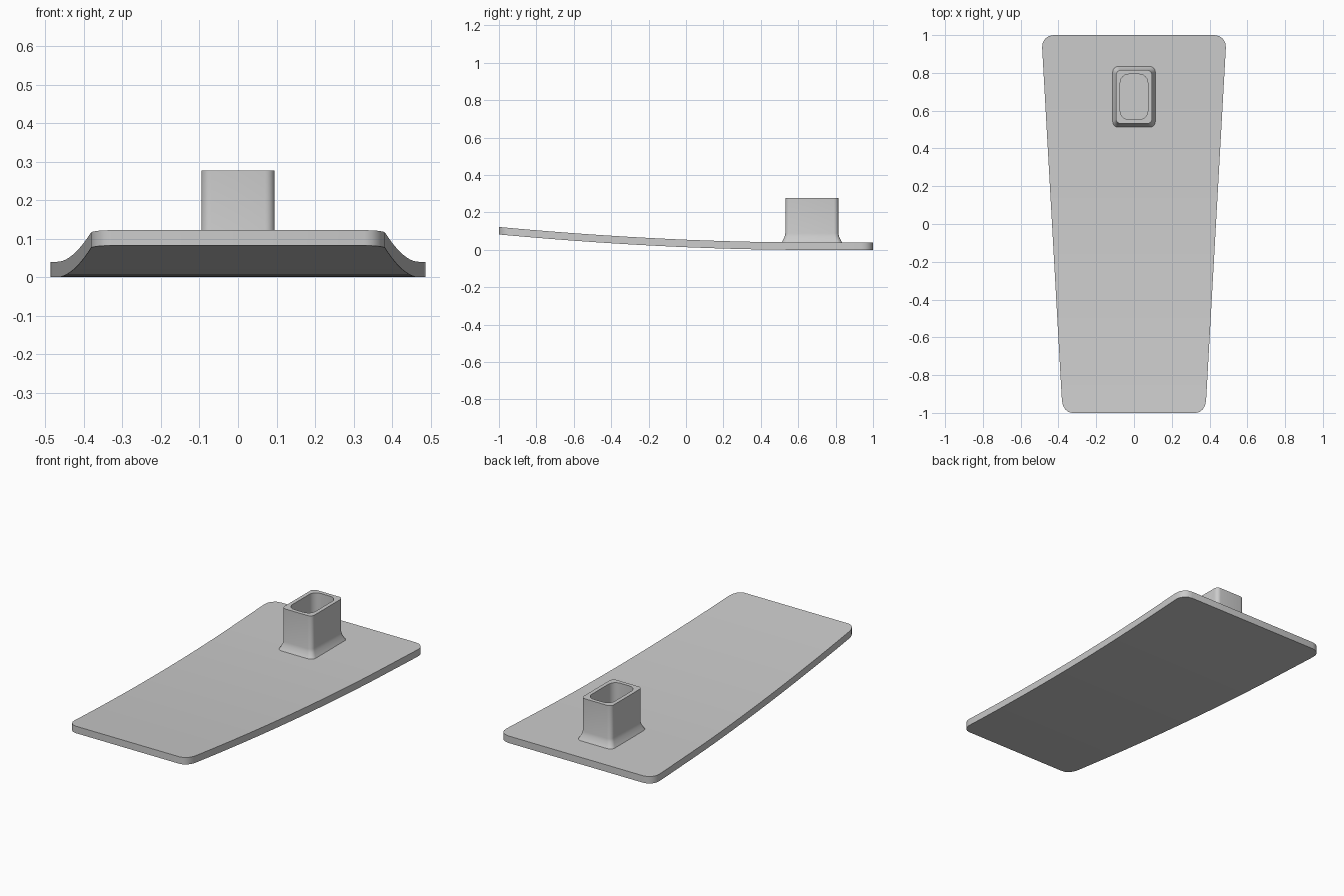
import bpy, bmesh, math

if "Cube" in bpy.data.objects:
    bpy.data.objects.remove(bpy.data.objects["Cube"], do_unlink=True)

grey = bpy.data.materials.new("plain grey")
grey.use_nodes = True
colour = (0.6, 0.6, 0.6, 1)
grey.diffuse_color = colour
grey.node_tree.nodes["Principled BSDF"].inputs["Base Color"].default_value = colour

THICK = 0.04
SOCKET_Y = 0.673


def rise(y):
    """Height of the plate underside, sweeping up towards the front."""
    return 0.082 * (max(0, 0.6 - y) / 1.6) ** 1.8


def rounded_rect(hx, hy, r, cy=0, steps=6):
    """Counter-clockwise outline of a rounded rectangle."""
    pts = []
    for k, (sx, sy) in enumerate([(1, 1), (-1, 1), (-1, -1), (1, -1)]):
        for i in range(steps + 1):
            a = math.pi / 2 * (k + i / steps)
            pts.append((sx * (hx - r) + r * math.cos(a),
                        cy + sy * (hy - r) + r * math.sin(a)))
    return pts


def finish(name, bm):
    bmesh.ops.recalc_face_normals(bm, faces=bm.faces)
    mesh = bpy.data.meshes.new(name)
    bm.to_mesh(mesh)
    bm.free()
    mesh.materials.append(grey)
    obj = bpy.data.objects.new(name, mesh)
    bpy.context.collection.objects.link(obj)
    bpy.ops.object.select_all(action="DESELECT")
    obj.select_set(True)
    bpy.context.view_layer.objects.active = obj
    bpy.ops.object.shade_smooth_by_angle(angle=math.radians(35))


# Tapered plate: rounded outline, sliced across, then bent upward
bm = bmesh.new()
outline = rounded_rect(0.5, 1, 0.065, steps=4)
face = bm.faces.new([bm.verts.new((x, y, 0)) for x, y in outline])
for i in range(1, 25):
    y = -0.93 + 1.86 * i / 25
    bmesh.ops.bisect_plane(bm, geom=bm.verts[:] + bm.edges[:] + bm.faces[:],
                           plane_co=(0, y, 0), plane_no=(0, 1, 0))
extruded = bmesh.ops.extrude_face_region(bm, geom=bm.faces[:], use_keep_orig=True)
top = [g for g in extruded["geom"] if isinstance(g, bmesh.types.BMVert)]
bmesh.ops.translate(bm, verts=top, vec=(0, 0, THICK))
for v in bm.verts:
    v.co.x *= 0.868 + 0.112 * v.co.y
    v.co.z += rise(v.co.y)
finish("plate", bm)

# Hollow socket: flared foot, straight wall, rim, inner wall and floor
bm = bmesh.new()
sections = [(0.114, 0.162, 0.03, 0.038), (0.108, 0.155, 0.028, 0.05),
            (0.099, 0.146, 0.026, 0.07), (0.095, 0.142, 0.025, 0.088),
            (0.095, 0.142, 0.025, 0.277), (0.073, 0.12, 0.045, 0.277),
            (0.073, 0.12, 0.045, 0.042)]
rings = [[bm.verts.new((x, y, z)) for x, y in rounded_rect(hx, hy, r, SOCKET_Y)]
         for hx, hy, r, z in sections]
for low, high in zip(rings, rings[1:]):
    for i in range(len(low)):
        j = (i + 1) % len(low)
        bm.faces.new((low[i], low[j], high[j], high[i]))
bm.faces.new(rings[-1])
bm.faces.new(rings[0])
finish("socket", bm)
